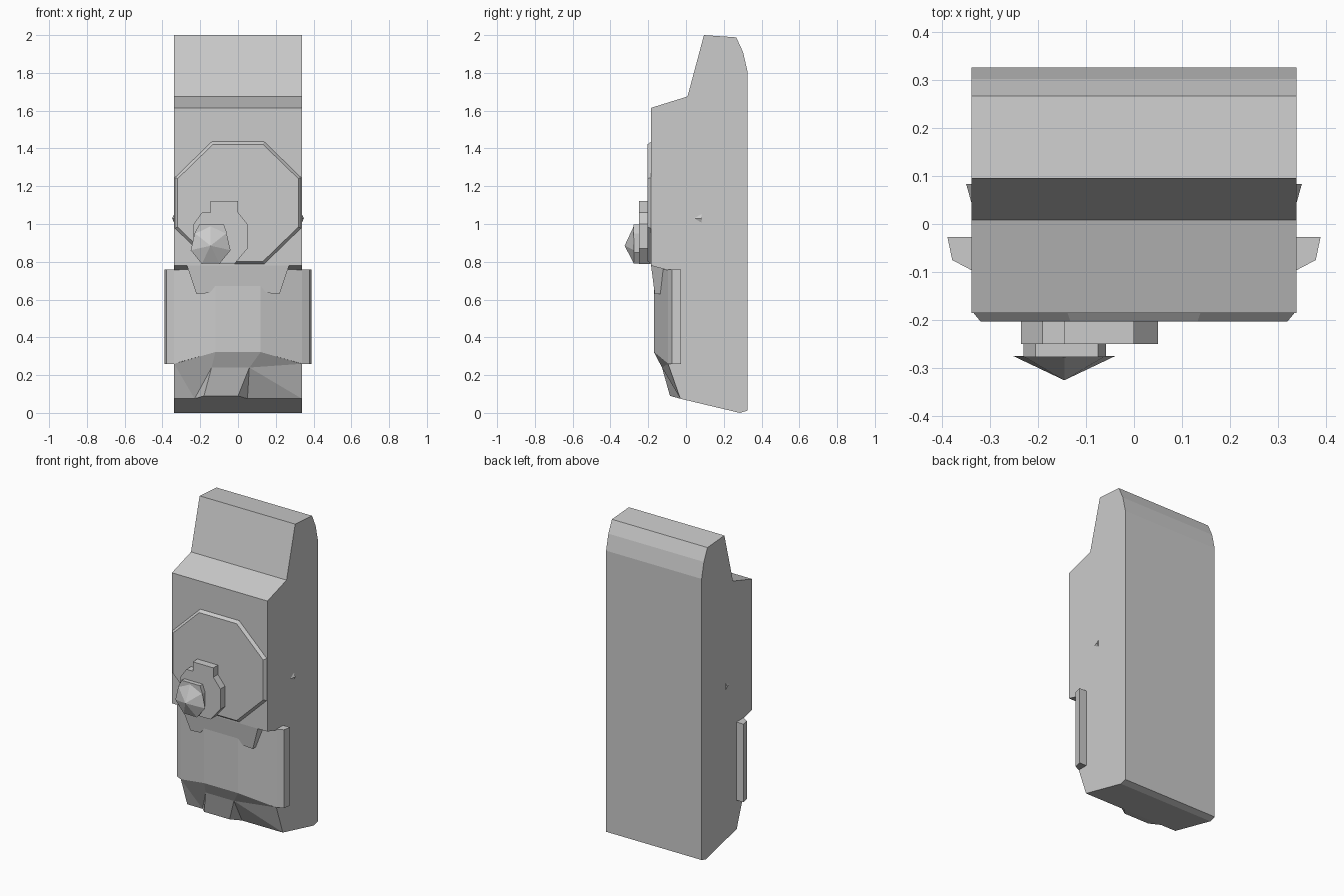
import bpy, bmesh, math

if "Cube" in bpy.data.objects:
    bpy.data.objects.remove(bpy.data.objects["Cube"])


def make_mesh(name, verts, faces):
    me = bpy.data.meshes.new(name)
    me.from_pydata(verts, [], faces)
    bm = bmesh.new()
    bm.from_mesh(me)
    bmesh.ops.recalc_face_normals(bm, faces=bm.faces)
    bm.to_mesh(me)
    bm.free()
    ob = bpy.data.objects.new(name, me)
    bpy.context.collection.objects.link(ob)
    return ob


def loft(name, ring_a, ring_b):
    n = len(ring_a)
    faces = [tuple(range(n)), tuple(range(n, 2 * n))]
    faces += [(i, (i + 1) % n, n + (i + 1) % n, n + i) for i in range(n)]
    return make_mesh(name, ring_a + ring_b, faces)


def plate(name, outline, y_back, y_front):
    return loft(name, [(x, y_back, z) for x, z in outline],
                [(x, y_front, z) for x, z in outline])


W = 0.338

# Main body: side profile (y, z) extruded across the width
side = [(0.325, 0.012), (0.285, 0.0), (-0.03, 0.075), (-0.095, 0.26),
        (-0.095, 0.755), (-0.185, 0.78), (-0.185, 1.615), (0.008, 1.675),
        (0.095, 2.0), (0.266, 1.988), (0.302, 1.91), (0.325, 1.81)]
loft("body", [(-W, y, z) for y, z in side], [(W, y, z) for y, z in side])

# Lower front panel with side wings: half section (x, y, bottom z), mirrored
half = [(0.12, -0.17, 0.322), (0.34, -0.095, 0.26), (0.378, -0.075, 0.26),
        (0.388, -0.027, 0.26)]
section = half + [(-x, y, z) for x, y, z in reversed(half)]
loft("front_panel", section, [(x, y, 0.76) for x, y, z in section])

# Wedge under the panel
nose = [(-W, -0.095, 0.26), (-0.12, -0.17, 0.322), (0.12, -0.17, 0.322), (W, -0.095, 0.26),
        (-0.14, -0.127, 0.24), (0.06, -0.127, 0.24),
        (-W, -0.03, 0.075), (-0.23, -0.03, 0.075), (-0.18, -0.085, 0.09),
        (0.0, -0.085, 0.09), (0.05, -0.03, 0.075), (W, -0.03, 0.075)]
make_mesh("lower_nose", nose,
          [(1, 2, 5, 4), (4, 5, 9, 8), (0, 1, 4), (0, 4, 7), (0, 7, 6), (4, 8, 7),
           (2, 3, 5), (5, 3, 11), (5, 11, 10), (5, 10, 9), (7, 8, 9, 10),
           (0, 6, 7, 10, 11, 3), (0, 3, 2, 1)])

# Apron hanging below the upper front face
lobe = [(0.27, 0.78), (0.22, 0.63), (0.15, 0.635), (0.12, 0.672)]
apron = lobe + [(-x, z) for x, z in reversed(lobe)]
loft("apron", [(x, -0.09, z) for x, z in apron],
     [(x, -0.185 + (0.78 - z) * 0.13, z) for x, z in apron])

# Chamfered octagonal dial
cz = 1.112
octagon = []
for i in range(8):
    a = math.pi / 8 + i * math.pi / 4
    octagon.append((0.359 * math.cos(a), 0.355 * math.sin(a)))


def dial_ring(y, s):
    return [(x * s * W / 0.332, y, cz + z * s) for x, z in octagon]


loft("dial", dial_ring(-0.18, 1.0), dial_ring(-0.203, 0.945))

# Raised mount on the dial
mount = [(-0.145, 1.122), (0.0, 1.122), (0.0, 1.062), (0.05, 1.0), (0.05, 0.87),
         (-0.02, 0.787), (-0.175, 0.787), (-0.235, 0.87), (-0.235, 1.0),
         (-0.19, 1.062), (-0.145, 1.062)]
plate("dial_mount", mount, -0.19, -0.25)

# Knob collar
collar = [(-0.205, 0.998), (-0.075, 0.998), (-0.058, 0.95), (-0.058, 0.85),
          (-0.1, 0.79), (-0.185, 0.79), (-0.23, 0.85), (-0.23, 0.95)]
plate("knob_collar", collar, -0.24, -0.277)

# Pointed seven-sided knob tip
ring = []
for i in range(7):
    a = math.pi / 2 + i * math.tau / 7
    ring.append((-0.145 + 0.108 * math.cos(a), -0.275, 0.885 + 0.107 * math.sin(a)))
make_mesh("knob_tip", ring + [(-0.145, -0.325, 0.885)],
          [tuple(range(7))] + [(i, (i + 1) % 7, 7) for i in range(7)])

# Small pointed catches on both sides
for s, label in ((-1, "left"), (1, "right")):
    make_mesh("side_catch_" + label,
              [(s * 0.33, 0.015, 1.03), (s * 0.33, 0.083, 1.07), (s * 0.33, 0.083, 0.99),
               (s * 0.349, 0.083, 1.03)],
              [(0, 1, 2), (0, 1, 3), (1, 2, 3), (2, 0, 3)])
